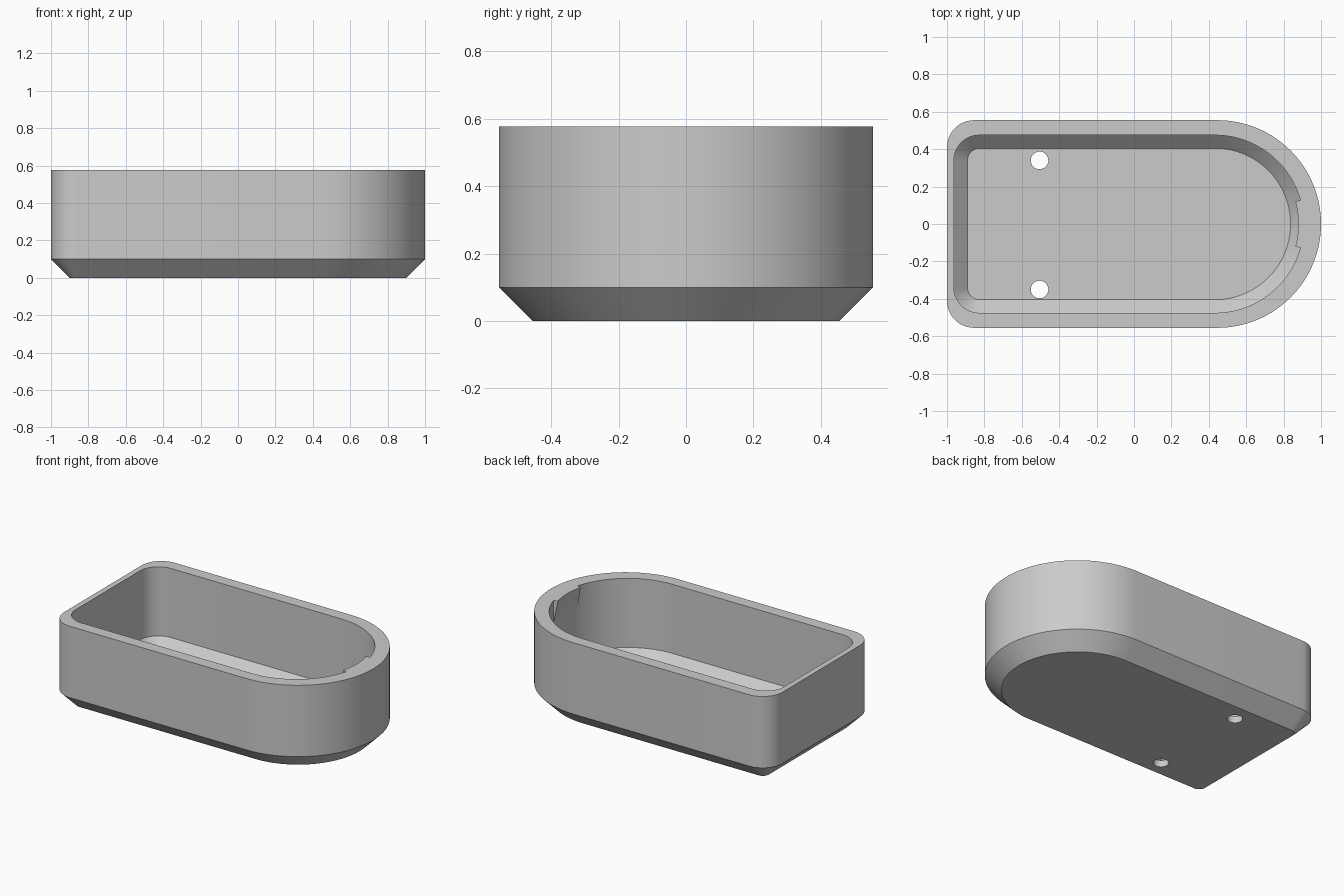
import bpy, bmesh
from math import sin, cos, pi, radians

cube = bpy.data.objects.get("Cube")
if cube:
    bpy.data.objects.remove(cube, do_unlink=True)

grey = bpy.data.materials.new("plain grey")
grey.use_nodes = True
COLOUR = (0.6, 0.6, 0.6, 1)
grey.diffuse_color = COLOUR
grey.node_tree.nodes["Principled BSDF"].inputs["Base Color"].default_value = COLOUR


def arc(cx, cy, r, a0, a1, steps):
    return [(cx + r * cos(a0 + (a1 - a0) * i / steps),
             cy + r * sin(a0 + (a1 - a0) * i / steps)) for i in range(steps + 1)]


def outline(left, half_width, centre, corner):
    """Straight left end with rounded corners, semicircular right end."""
    cx, cy = left + corner, half_width - corner
    return (arc(centre, 0, half_width, -pi / 2, pi / 2, 64)
            + arc(cx, cy, corner, pi / 2, pi, 14)
            + arc(cx, -cy, corner, pi, 1.5 * pi, 14))


def loft(name, rings):
    """Skin a stack of equal-length (points, z) rings and cap both ends."""
    bm = bmesh.new()
    loops = [[bm.verts.new((x, y, z)) for x, y in pts] for pts, z in rings]
    for a, b in zip(loops, loops[1:]):
        n = len(a)
        for i in range(n):
            j = (i + 1) % n
            bm.faces.new((a[i], a[j], b[j], b[i]))
    bm.faces.new(loops[0][::-1])
    bm.faces.new(loops[-1])
    bmesh.ops.recalc_face_normals(bm, faces=bm.faces)
    mesh = bpy.data.meshes.new(name)
    bm.to_mesh(mesh)
    bm.free()
    mesh.materials.append(grey)
    obj = bpy.data.objects.new(name, mesh)
    bpy.context.collection.objects.link(obj)
    return obj


def activate(obj):
    bpy.ops.object.select_all(action="DESELECT")
    obj.select_set(True)
    bpy.context.view_layer.objects.active = obj


# Hollow body: chamfered underside, outer wall, rim, inner wall, chamfered floor
outer = outline(-1, 0.555, 0.445, 0.145)
inner = outline(-0.963, 0.475, 0.432, 0.135)
body = loft("tray_body", [
    (outline(-0.9, 0.455, 0.445, 0.045), 0),
    (outer, 0.1),
    (outer, 0.577),
    (inner, 0.577),
    (inner, 0.115),
    (outline(-0.89, 0.405, 0.432, 0.065), 0.045),
])

# Two drain holes through the floor
for y in (0.34, -0.35):
    circle = arc(-0.505, y, 0.047, 0, 2 * pi, 32)[:-1]
    cutter = loft("hole_cutter", [(circle, -0.1), (circle, 0.2)])
    cutter.hide_render = True
    activate(body)
    cut = body.modifiers.new("hole", "BOOLEAN")
    cut.operation = "DIFFERENCE"
    cut.solver = "EXACT"
    cut.object = cutter
    bpy.ops.object.modifier_apply(modifier=cut.name)
    bpy.data.objects.remove(cutter, do_unlink=True)

# Tapered catch inside the round end, flush with the rim
half = radians(15.5)
back = arc(0.432, 0, 0.477, half, -half, 16)


def catch_ring(r):
    return arc(0.432, 0, r, -half, half, 16) + back


catch = loft("rim_catch", [(catch_ring(0.474), 0.44), (catch_ring(0.447), 0.577)])

for obj in (body, catch):
    activate(obj)
    bpy.ops.object.shade_smooth_by_angle(angle=radians(30))
